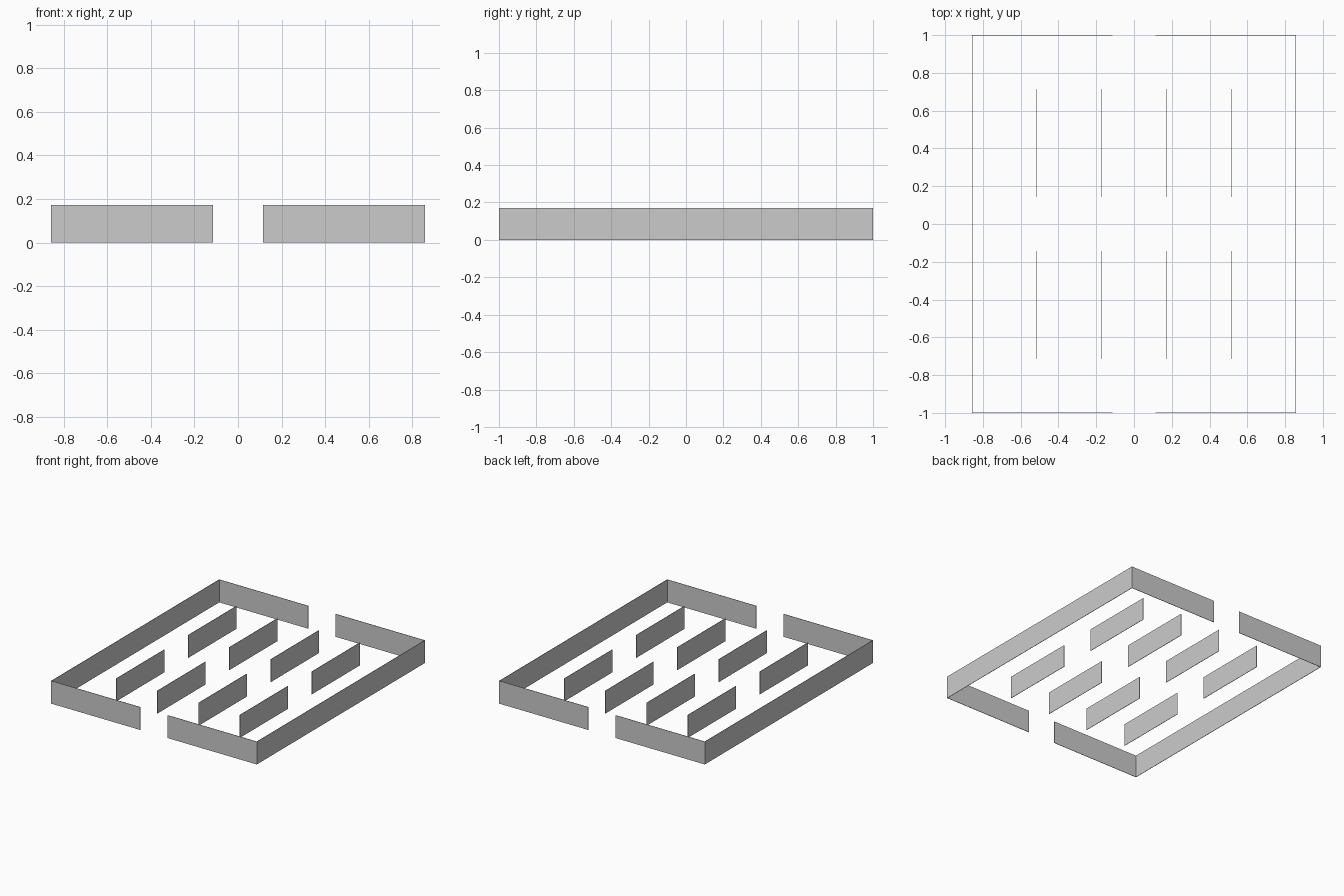
import bpy

if "Cube" in bpy.data.objects:
    bpy.data.objects.remove(bpy.data.objects["Cube"])

U = 1 / 7           # layout module: plan is 12 x 14 modules
H = 1.2 * U         # wall height
T = 0.003           # panel thickness
HX, HY = 6 * U, 7 * U


def panel(name, x0, x1, y0, y1):
    """Thin upright panel standing on the floor."""
    bpy.ops.mesh.primitive_cube_add(size=1, location=((x0 + x1) / 2, (y0 + y1) / 2, H / 2))
    ob = bpy.context.object
    ob.name = name
    ob.scale = (x1 - x0, y1 - y0, H)
    bpy.ops.object.transform_apply(location=False, rotation=False, scale=True)


def span(a, b):
    return min(a, b), max(a, b)


for sx, side in ((-1, "left"), (1, "right")):
    # long side wall
    panel(f"{side}_wall", *span(sx * (HX - T), sx * HX), -HY, HY)
    for sy, end in ((-1, "front"), (1, "back")):
        # end wall half, leaving a doorway in the middle
        panel(f"{end}_{side}_wall", *span(sx * 0.8 * U, sx * (HX - T)),
              *span(sy * (HY - T), sy * HY))
        # inner partitions
        for label, m in (("inner", 1.2), ("outer", 3.6)):
            x = sx * m * U
            panel(f"{end}_{side}_{label}_partition", x - T / 2, x + T / 2,
                  *span(sy * U, sy * 5 * U))
